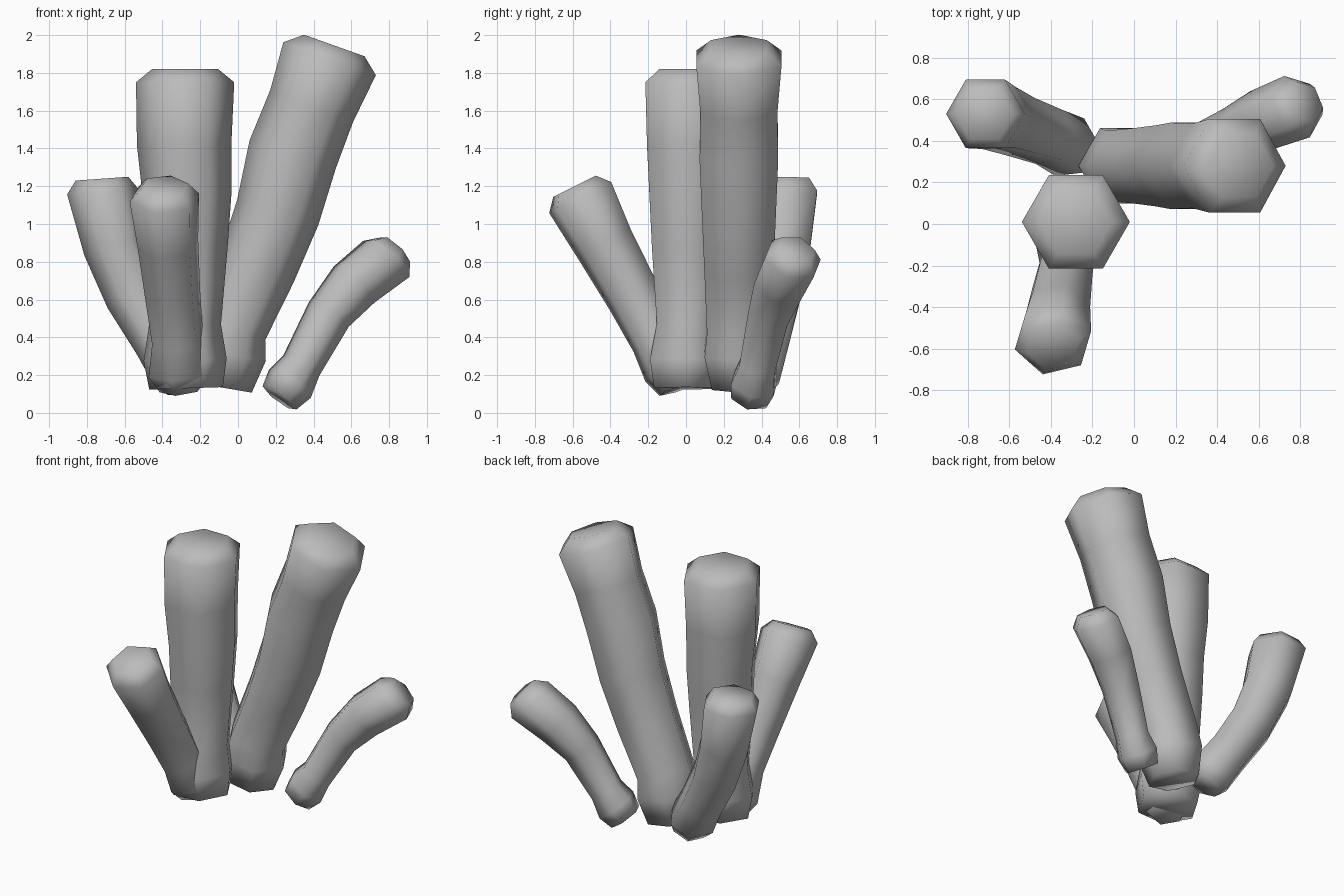
import bpy, bmesh, math
from mathutils import Vector

grey = bpy.data.materials.new("stone_grey")
grey.diffuse_color = (0.5, 0.5, 0.5, 1)


def stalk(name, rings, turn=0.0, sides=6):
    """Six-sided tube through rings of (x, y, z, radius), chamfered at both ends."""
    pts = [Vector(r[:3]) for r in rings]
    n = len(pts)
    bm = bmesh.new()
    loops = []
    for i, (p, r) in enumerate(zip(pts, rings)):
        # the two rings at each end share the direction of the end segment
        if i < 2:
            t = pts[1] - pts[0]
        elif i > n - 3:
            t = pts[-1] - pts[-2]
        else:
            t = pts[i + 1] - pts[i - 1]
        t.normalize()
        u = (Vector((1, 0, 0)) - t * t.x).normalized()
        v = t.cross(u)
        loop = []
        for k in range(sides):
            a = turn + 2 * math.pi * k / sides
            loop.append(bm.verts.new(p + r[3] * (u * math.cos(a) + v * math.sin(a))))
        loops.append(loop)
    for a, b in zip(loops, loops[1:]):
        for k in range(sides):
            m = (k + 1) % sides
            bm.faces.new((a[k], a[m], b[m], b[k]))
    bm.faces.new(loops[0][::-1])
    bm.faces.new(loops[-1])
    for f in bm.faces:
        f.smooth = True
    me = bpy.data.meshes.new(name)
    bm.to_mesh(me)
    bm.free()
    me.materials.append(grey)
    ob = bpy.data.objects.new(name, me)
    bpy.context.collection.objects.link(ob)


# upright stalk in the middle
stalk("upright_stalk", [
    (-0.275, 0.0, 0.13, 0.195), (-0.28, 0.0, 0.28, 0.22), (-0.28, 0.01, 0.47, 0.19),
    (-0.275, 0.01, 0.88, 0.22), (-0.27, 0.01, 1.15, 0.235), (-0.285, 0.01, 1.42, 0.25),
    (-0.28, 0.01, 1.75, 0.26), (-0.28, 0.01, 1.82, 0.175)])

# tallest stalk, leaning right
stalk("tall_stalk", [
    (-0.09, 0.28, 0.135, 0.165), (-0.06, 0.28, 0.31, 0.21), (-0.04, 0.28, 0.45, 0.195),
    (0.10, 0.28, 0.77, 0.21), (0.21, 0.28, 1.06, 0.225), (0.29, 0.28, 1.37, 0.24),
    (0.39, 0.28, 1.625, 0.235), (0.485, 0.28, 1.875, 0.26), (0.51, 0.28, 1.945, 0.17)])

# stalk leaning forward
stalk("front_stalk", [
    (-0.30, -0.03, 0.13, 0.12), (-0.31, -0.06, 0.22, 0.17), (-0.32, -0.16, 0.39, 0.14),
    (-0.345, -0.28, 0.62, 0.15), (-0.37, -0.43, 0.89, 0.165),
    (-0.39, -0.56, 1.14, 0.19), (-0.39, -0.59, 1.20, 0.13)], turn=math.radians(15))

# stalk leaning back and left
stalk("left_stalk", [
    (-0.27, 0.35, 0.14, 0.11), (-0.31, 0.37, 0.22, 0.155), (-0.41, 0.42, 0.38, 0.145),
    (-0.55, 0.47, 0.62, 0.155), (-0.65, 0.51, 0.88, 0.17),
    (-0.715, 0.53, 1.17, 0.19), (-0.72, 0.53, 1.24, 0.14)])

# short bent stalk on the right
stalk("right_stalk", [
    (0.22, 0.34, 0.08, 0.11), (0.275, 0.36, 0.155, 0.135), (0.335, 0.38, 0.25, 0.11),
    (0.48, 0.44, 0.52, 0.125), (0.615, 0.50, 0.68, 0.15),
    (0.785, 0.565, 0.815, 0.16), (0.83, 0.585, 0.865, 0.105)])
